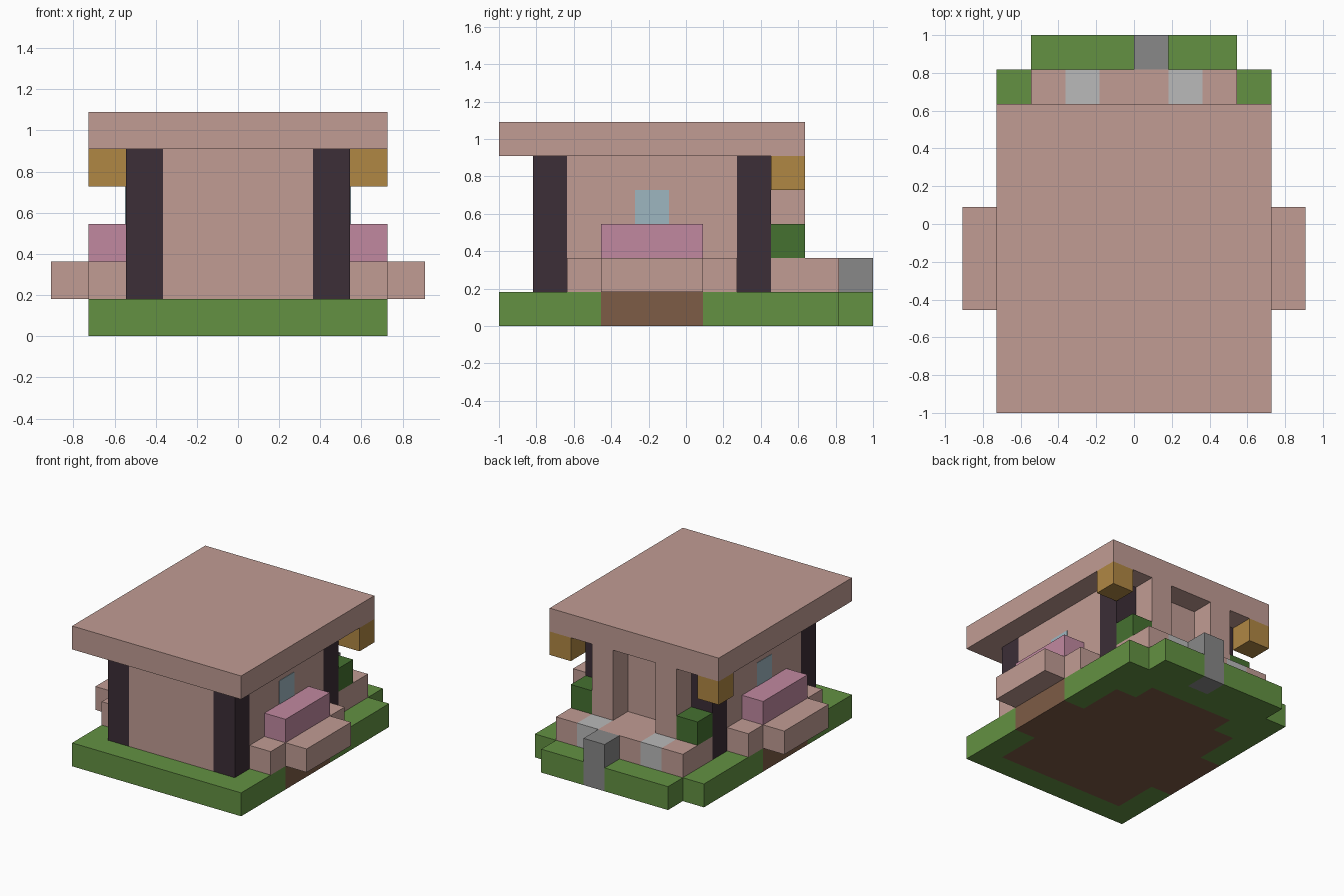
import bpy
import bmesh
from mathutils import Vector

cube = bpy.data.objects.get("Cube")
if cube:
    bpy.data.objects.remove(cube, do_unlink=True)

CELL = 2 / 11          # everything sits on an 11-cell-long block grid
BACK = 5.5             # cells from the centre to the front edge


def linear(v):
    v /= 255
    return v / 12.92 if v <= 0.04045 else ((v + 0.055) / 1.055) ** 2.4


def material(name, r, g, b):
    colour = (linear(r), linear(g), linear(b), 1)
    mat = bpy.data.materials.new(name)
    mat.use_nodes = True
    mat.diffuse_color = colour
    bsdf = mat.node_tree.nodes["Principled BSDF"]
    bsdf.inputs["Base Color"].default_value = colour
    bsdf.inputs["Roughness"].default_value = 0.9
    return mat


clay = material("pale_clay", 193, 156, 148)
grass = material("grass_green", 99, 145, 66)
leaf = material("dark_leaf_green", 69, 113, 48)
timber = material("dark_timber", 60, 46, 55)
blossom = material("blossom_pink", 193, 137, 160)
amber = material("lantern_amber", 176, 135, 68)
soil = material("soil_brown", 125, 92, 70)
stone = material("mid_grey_stone", 136, 136, 136)
slab = material("light_grey_slab", 186, 186, 186)
glass = material("pale_blue_glass", 158, 182, 192)


def block(name, mat, x, y, z):
    """Box between cell bounds: x from the centre, y from the front, z from the ground."""
    lo = Vector((x[0], y[0] - BACK, z[0])) * CELL
    hi = Vector((x[1], y[1] - BACK, z[1])) * CELL
    bm = bmesh.new()
    bmesh.ops.create_cube(bm, size=1)
    bmesh.ops.scale(bm, vec=hi - lo, verts=bm.verts)
    mesh = bpy.data.meshes.new(name)
    bm.to_mesh(mesh)
    bm.free()
    mesh.materials.append(mat)
    obj = bpy.data.objects.new(name, mesh)
    obj.location = (lo + hi) / 2
    bpy.context.collection.objects.link(obj)


def pair(name, mat, x, y, z):
    """The same box on both sides."""
    block("left_" + name, mat, x, y, z)
    block("right_" + name, mat, (-x[1], -x[0]), y, z)


GROUND, LOW, MID, WALL, TOP = (0, 1), (1, 2), (2, 3), (1, 5), (5, 6)

# Ground: soil core with a grass border
block("soil_core", soil, (-3, 3), (1, 8), GROUND)
block("soil_back", soil, (-2, 2), (8, 9), GROUND)
pair("soil_side", soil, (3, 4), (3, 6), GROUND)
block("grass_front", grass, (-4, 4), (0, 1), GROUND)
pair("grass_front_side", grass, (3, 4), (1, 3), GROUND)
pair("grass_back_side", grass, (3, 4), (6, 10), GROUND)
pair("grass_inner_corner", grass, (2, 3), (8, 9), GROUND)
block("grass_back", grass, (-3, 3), (9, 10), GROUND)
block("grass_edge_left", grass, (1, 3), (10, 11), GROUND)
block("grass_edge_right", grass, (-3, 0), (10, 11), GROUND)
block("stone_post", stone, (0, 1), (10, 11), (0, 2))

# House walls, corner pillars and roof
block("front_wall", clay, (-2, 2), (1, 2), WALL)
block("back_wall", clay, (-2, 2), (7, 8), WALL)
pair("side_wall", clay, (2, 3), (2, 7), WALL)
pair("front_pillar", timber, (2, 3), (1, 2), WALL)
pair("back_pillar", timber, (2, 3), (7, 8), WALL)
pair("window", glass, (2.99, 3.015), (4, 5), (3, 4))
block("roof", clay, (-4, 4), (0, 9), TOP)

# Side planters
pair("planter_step", clay, (3, 4), (2, 7), LOW)
pair("planter_front", clay, (4, 5), (3, 6), LOW)
pair("flowers", blossom, (3, 4), (3, 6), MID)

# Back porch with door columns, slabs, bushes and lanterns
block("porch_floor", clay, (-3, 3), (8, 9), LOW)
block("porch_step", clay, (-1, 1), (9, 10), LOW)
pair("porch_slab", slab, (1, 2), (9, 10), LOW)
pair("porch_step_end", clay, (2, 3), (9, 10), LOW)
pair("door_column", clay, (1, 2), (8, 9), (2, 5))
pair("bush", leaf, (2, 3), (8, 9), MID)
pair("lantern", amber, (3, 4), (8, 9), (4, 5))
